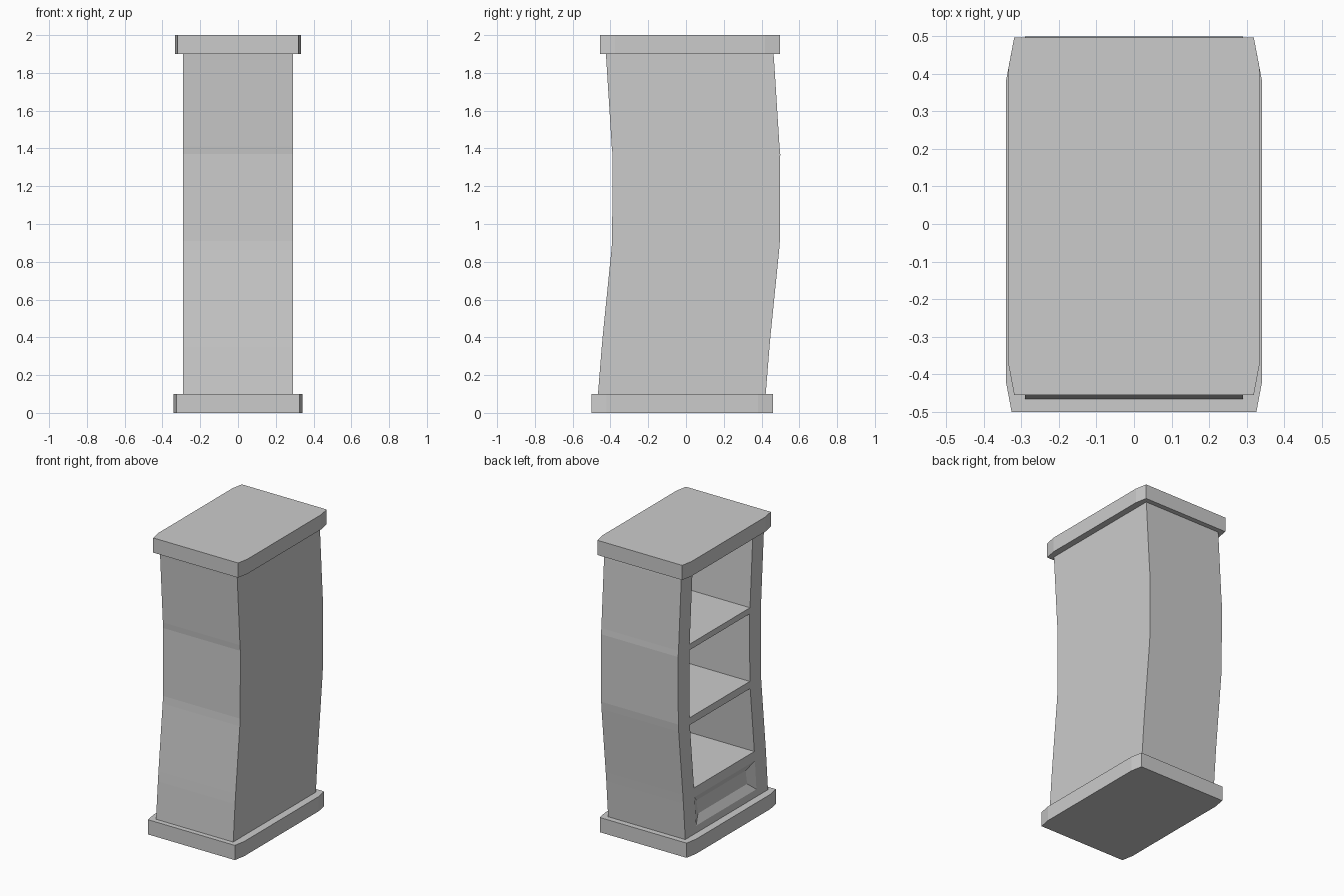
import bpy, bmesh
from mathutils import Vector

if "Cube" in bpy.data.objects:
    bpy.data.objects.remove(bpy.data.objects["Cube"])


def finish(bm, name):
    bmesh.ops.recalc_face_normals(bm, faces=bm.faces[:])
    mesh = bpy.data.meshes.new(name)
    bm.to_mesh(mesh)
    bm.free()
    obj = bpy.data.objects.new(name, mesh)
    bpy.context.collection.objects.link(obj)
    return obj


# Thick plate whose long sides taper slightly towards the ends
def plate(name, half_x, y0, y1, z0, z1, taper=0.015, run=0.08):
    right = [(half_x - taper, y0), (half_x, y0 + run),
             (half_x, y1 - run), (half_x - taper, y1)]
    outline = right + [(-x, y) for x, y in reversed(right)]
    bm = bmesh.new()
    face = bm.faces.new([bm.verts.new((x, y, z0)) for x, y in outline])
    ext = bmesh.ops.extrude_face_region(bm, geom=[face], use_keep_orig=True)
    top = [v for v in ext["geom"] if isinstance(v, bmesh.types.BMVert)]
    bmesh.ops.translate(bm, verts=top, vec=(0, 0, z1 - z0))
    return finish(bm, name)


# Curved cabinet: rows are (height, y offset of the bent centreline)
def cabinet():
    rows = [(0.10, -0.022), (0.15, -0.018), (0.35, -0.002), (0.415, 0.004),
            (0.86, 0.049), (0.91, 0.053), (1.37, 0.055), (1.41, 0.051),
            (1.87, 0.022), (1.90, 0.0195)]
    half_x, half_y, stile = 0.29, 0.444, 0.12
    cols = [-half_y, -half_y + stile, half_y - stile, half_y]
    bm = bmesh.new()
    grid = {s: [[bm.verts.new((s * half_x, c + y, z)) for y in cols]
                for z, c in rows] for s in (-1, 1)}
    openings = []
    for i in range(len(rows) - 1):
        for s in (-1, 1):
            g = grid[s]
            for j in range(3):
                f = bm.faces.new((g[i][j], g[i][j + 1], g[i + 1][j + 1], g[i + 1][j]))
                if s == -1 and j == 1 and i % 2 == 1:
                    openings.append(f)
        # front and back panels
        for j in (0, 3):
            a, b = grid[-1], grid[1]
            bm.faces.new((a[i][j], b[i][j], b[i + 1][j], a[i + 1][j]))
    # bottom and top caps
    for i in (0, -1):
        for j in range(3):
            a, b = grid[-1][i], grid[1][i]
            bm.faces.new((a[j], a[j + 1], b[j + 1], b[j]))
    bmesh.ops.recalc_face_normals(bm, faces=bm.faces[:])

    # lowest opening is a shallow bevelled panel, the rest are deep shelves
    for n, f in enumerate(openings):
        new = bmesh.ops.extrude_discrete_faces(bm, faces=[f])["faces"][0]
        mid = new.calc_center_median()
        for v in new.verts:
            if n == 0:
                d = v.co - mid
                v.co -= Vector((0, 0.06 if d.y > 0 else -0.06,
                                0.052 if d.z > 0 else -0.052))
                v.co.x += 0.028
            else:
                v.co.x += 0.52
    return finish(bm, "shelf_cabinet")


plate("base_plate", 0.341, -0.5, 0.46, 0.0, 0.1)
cabinet()
plate("top_plate", 0.334, -0.455, 0.497, 1.9, 2.0)
